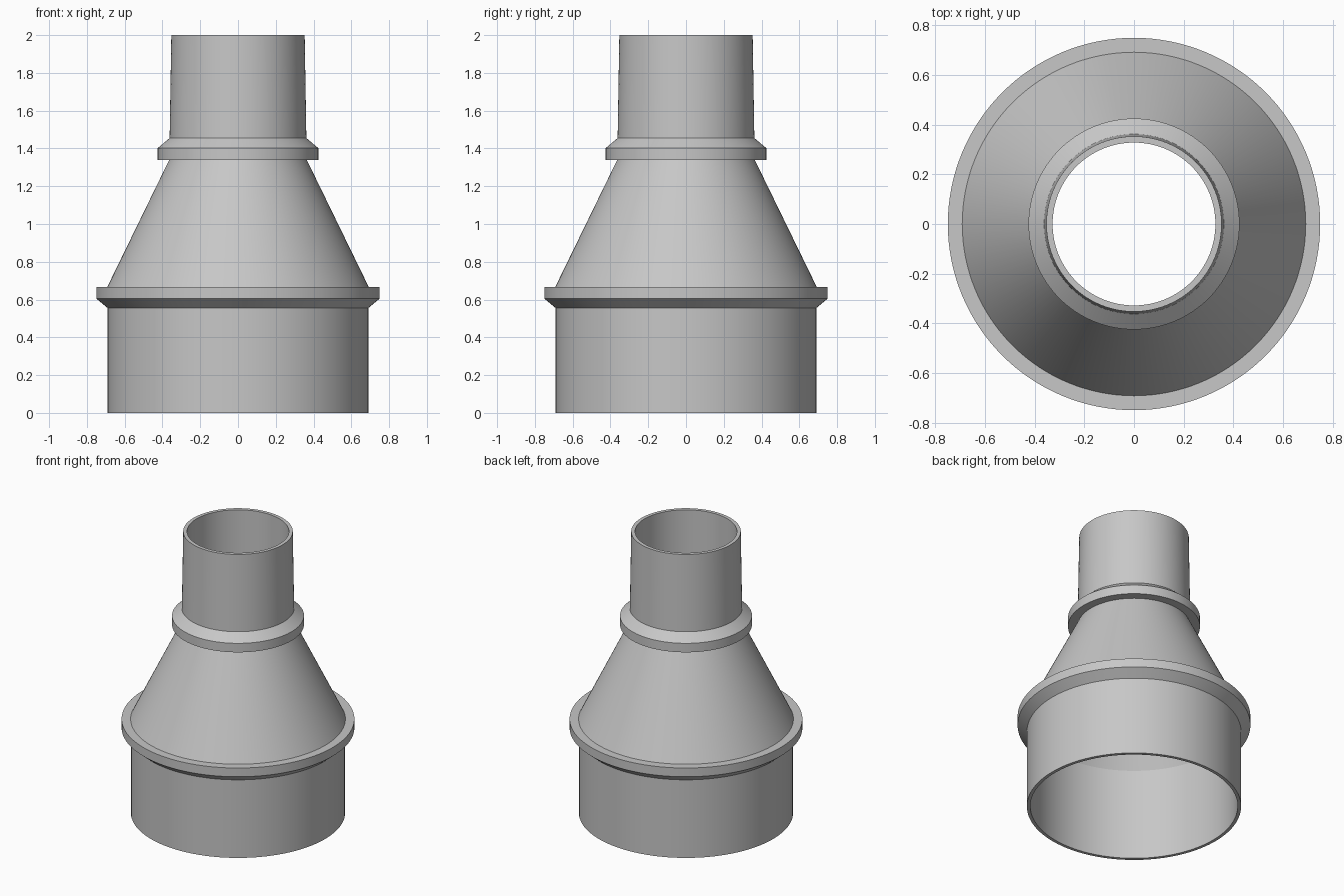
import bpy
import bmesh
import math

cube = bpy.data.objects.get("Cube")
if cube:
    bpy.data.objects.remove(cube, do_unlink=True)

SEGMENTS = 128

# One plain grey plastic
grey = bpy.data.materials.new("grey plastic")
grey.use_nodes = True
colour = (0.57, 0.57, 0.57, 1.0)
grey.diffuse_color = colour
grey.node_tree.nodes["Principled BSDF"].inputs["Base Color"].default_value = colour


def lathe(name, profile):
    """Spin a closed (radius, height) profile about the z axis."""
    bm = bmesh.new()
    rings = []
    for i in range(SEGMENTS):
        a = 2 * math.pi * i / SEGMENTS
        rings.append([bm.verts.new((r * math.cos(a), r * math.sin(a), z))
                      for r, z in profile])
    count = len(profile)
    for i, ring in enumerate(rings):
        following = rings[(i + 1) % SEGMENTS]
        for j in range(count):
            k = (j + 1) % count
            bm.faces.new((ring[j], following[j], following[k], ring[k]))
    bmesh.ops.recalc_face_normals(bm, faces=bm.faces)
    mesh = bpy.data.meshes.new(name)
    bm.to_mesh(mesh)
    bm.free()
    mesh.materials.append(grey)
    obj = bpy.data.objects.new(name, mesh)
    bpy.context.collection.objects.link(obj)
    bpy.ops.object.select_all(action="DESELECT")
    obj.select_set(True)
    bpy.context.view_layer.objects.active = obj
    bpy.ops.object.shade_smooth_by_angle(angle=math.radians(20))
    return obj


# Outer wall, from the wide pipe up to the narrow pipe
wide_pipe = [(0.69, 0.0), (0.69, 0.555)]
wide_flange = [(0.75, 0.605), (0.75, 0.667), (0.692, 0.667)]
cone_top = [(0.365, 1.338)]
narrow_flange = [(0.425, 1.338), (0.425, 1.402), (0.362, 1.455)]
narrow_pipe = [(0.353, 2.0)]

# Bore, from the narrow end back down to the wide end
bore = [(0.328, 2.0), (0.328, 1.345), (0.668, 0.65), (0.668, 0.0)]

lathe("pipe_reducer", wide_pipe + wide_flange + cone_top
      + narrow_flange + narrow_pipe + bore)
